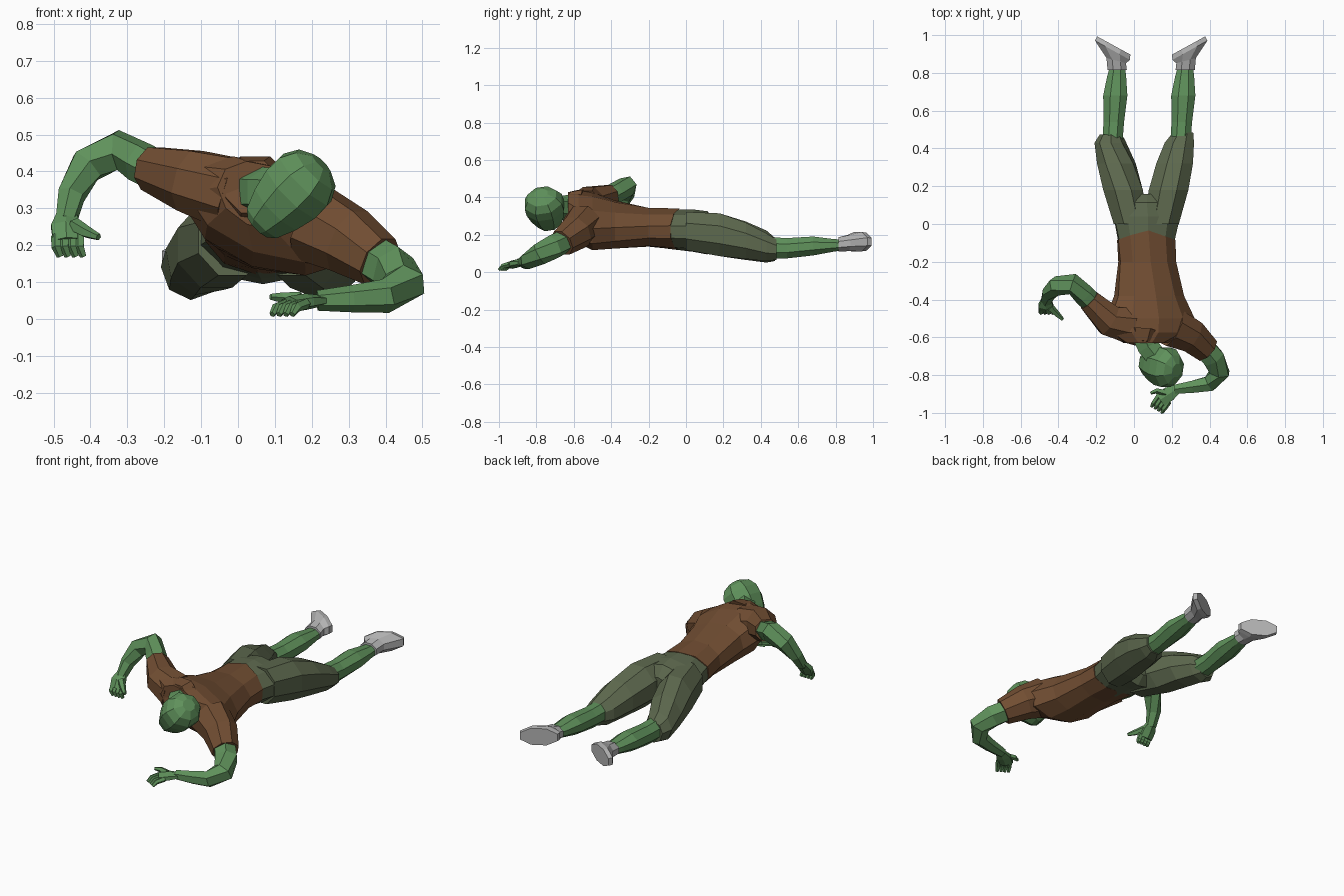
import bpy, bmesh, math
from mathutils import Vector


def material(name, rgb):
    m = bpy.data.materials.new(name)
    m.diffuse_color = (*rgb, 1)
    return m


SKIN = material("green skin", (0.115, 0.285, 0.105))
SHIRT = material("brown cloth", (0.165, 0.075, 0.032))
SHORTS = material("olive cloth", (0.108, 0.138, 0.075))
SHOE = material("grey shoe", (0.45, 0.45, 0.45))


def loft(name, mat, secs, n=8):
    """Skin rings given as (centre, half axis u, half axis v)."""
    bm = bmesh.new()
    rings = []
    for c, u, v in secs:
        rings.append([bm.verts.new(Vector(c)
                      + Vector(u) * math.cos(math.tau * (i + .5) / n)
                      + Vector(v) * math.sin(math.tau * (i + .5) / n))
                      for i in range(n)])
    for a, b in zip(rings, rings[1:]):
        for i in range(n):
            j = (i + 1) % n
            bm.faces.new((a[i], a[j], b[j], b[i]))
    bm.faces.new(rings[0])
    bm.faces.new(rings[-1])
    bmesh.ops.recalc_face_normals(bm, faces=bm.faces)
    me = bpy.data.meshes.new(name)
    bm.to_mesh(me)
    bm.free()
    me.materials.append(mat)
    ob = bpy.data.objects.new(name, me)
    bpy.context.collection.objects.link(ob)
    return ob


def along_y(name, mat, rows, n=8):
    """Rows of (y, x, z, half width, half height, roll in degrees)."""
    secs = []
    for y, x, z, w, h, roll in rows:
        r, k = math.radians(roll), 1.05
        secs.append(((x, y, z), (w * k * math.cos(r), 0, w * k * math.sin(r)),
                     (-h * k * math.sin(r), 0, h * k * math.cos(r))))
    return loft(name, mat, secs, n)


def tube(name, mat, pts, n=6, ref=(0, 0, 1), flat=1.0):
    """Limb through (x, y, z, radius); flat squashes it along ref."""
    P = [Vector(p[:3]) for p in pts]
    secs = []
    for i, p in enumerate(P):
        t = (P[min(i + 1, len(P) - 1)] - P[max(i - 1, 0)]).normalized()
        u = t.cross(Vector(ref)).normalized()
        v = u.cross(t)
        r = pts[i][3] * 1.06
        secs.append((p, u * r, v * r * flat))
    return loft(name, mat, secs, n)


# Shirt body, rolled so that its left shoulder is high
body = along_y("shirt_body", SHIRT, [
    (-.065, .065, .23, .152, .106, -6), (-.2, .07, .24, .15, .10, -10),
    (-.38, .08, .255, .182, .118, -17), (-.5, .085, .273, .236, .132, -20),
    (-.575, .085, .297, .23, .117, -21), (-.63, .06, .335, .115, .082, -24)], 10)
# Hem dips over the middle of the back and belly
for v in body.data.vertices:
    if v.co.y > -.1:
        v.co.y += .035 - .35 * abs(v.co.x - .065)

# Sleeves
tube("sleeve_high", SHIRT, [(-.02, -.535, .34, .10), (-.13, -.51, .375, .085),
                            (-.237, -.405, .408, .06)], 8)
tube("sleeve_low", SHIRT, [(.2, -.545, .26, .105), (.3, -.59, .212, .09),
                           (.385, -.665, .155, .07)], 8)

# Collar around the neck
tube("collar", SHIRT, [(.045, -.57, .345, .10), (.04, -.632, .358, .074)], 8)

# Shorts: pelvis and two legs
along_y("shorts_seat", SHORTS, [
    (-.1, .065, .23, .145, .1, -6), (.04, .068, .222, .175, .108, -3),
    (.115, .068, .21, .18, .11, 0), (.16, .068, .205, .06, .06, 0)], 10)
along_y("shorts_leg_a", SHORTS, [
    (0, -.015, .22, .095, .105, 0), (.18, -.058, .2, .108, .118, 0),
    (.32, -.093, .168, .1, .1, 10), (.43, -.125, .137, .08, .082, 20),
    (.475, -.122, .122, .055, .06, 20)])
along_y("shorts_leg_b", SHORTS, [
    (0, .145, .22, .095, .105, 0), (.18, .183, .2, .108, .118, 0),
    (.32, .215, .168, .1, .1, 0), (.43, .24, .133, .08, .077, 0),
    (.485, .26, .12, .055, .055, 0)])

# Shins and shoes, toes turned outwards
for side, x0, tag in ((-1, -.115, "a"), (1, .245, "b")):
    along_y("shin_" + tag, SKIN, [
        (.42, x0, .13, .055, .06, 0), (.54, x0 + .008, .128, .056, .056, 0),
        (.68, x0 + .016, .14, .066, .052, 0), (.78, x0 + .023, .143, .052, .036, 0),
        (.83, x0 + .027, .145, .042, .03, 0)])
    a = x0 + .026
    loft("shoe_" + tag, SHOE, [
        ((a, .815, .148), (.055, 0, 0), (0, 0, .042)),
        ((a + side * .005, .865, .155), (.056, side * .015, 0), (0, 0, .046)),
        ((a + side * .025, .92, .163), (.1, side * .055, 0), (0, 0, .056)),
        ((a + side * .018, .945, .163), (.095, side * .052, 0), (0, 0, .052))])

# Neck and tapered head, chin pointing down and inwards
tube("neck", SKIN, [(.045, -.57, .345, .068), (.075, -.65, .345, .062),
                    (.14, -.73, .345, .06)])
axis = Vector((.17, -.05, .17)).normalized()
side_u = axis.cross(Vector((0, 1, 0))).normalized()
side_v = axis.cross(side_u)
mid = Vector((.148, -.753, .343))
loft("head", SKIN, [(mid + axis * d, side_u * r, side_v * r * 1.1)
                    for d, r in ((-.135, .04), (-.115, .062), (-.06, .085),
                                 (0, .1), (.05, .099), (.09, .076), (.113, .035))], 8)

# Arm bent upwards, hand hanging
tube("arm_high", SKIN, [(-.2, -.44, .39, .052), (-.265, -.375, .425, .054),
                        (-.325, -.318, .458, .054), (-.41, -.328, .415, .05),
                        (-.452, -.37, .335, .037), (-.466, -.41, .265, .028)],
     ref=(.3, 1, .2))
tube("palm_high", SKIN, [(-.464, -.4, .285, .028), (-.467, -.432, .25, .043),
                         (-.464, -.455, .21, .04)], ref=(0, 1, 0), flat=.55)
for i in range(4):
    x = -.492 + .021 * i
    tube("finger_high", SKIN, [(x, -.45, .225, .014), (x, -.468, .195, .013),
                               (x + .01, -.462, .17, .009)], 5, ref=(0, 1, 0))
tube("thumb_high", SKIN, [(-.445, -.44, .255, .02), (-.41, -.475, .235, .016),
                          (-.378, -.505, .222, .009)], 5)

# Arm bent on the ground in front of the head
tube("arm_low", SKIN, [(.35, -.63, .175, .06), (.42, -.71, .135, .062),
                       (.453, -.785, .095, .055), (.4, -.845, .062, .044),
                       (.31, -.862, .055, .035), (.215, -.875, .05, .026)])
tube("palm_low", SKIN, [(.23, -.873, .05, .027), (.185, -.9, .047, .042),
                        (.14, -.93, .04, .042)], flat=.5)
for i in range(4):
    x, y = .117 + .018 * i, -.92 - .011 * i
    tube("finger_low", SKIN, [(x + .014, y + .012, .042, .014),
                              (x - .012, y - .025, .032, .013),
                              (x - .024, y - .046, .012, .008)], 5)
tube("thumb_low", SKIN, [(.17, -.895, .055, .018), (.12, -.882, .058, .014),
                         (.088, -.895, .06, .008)], 5)
